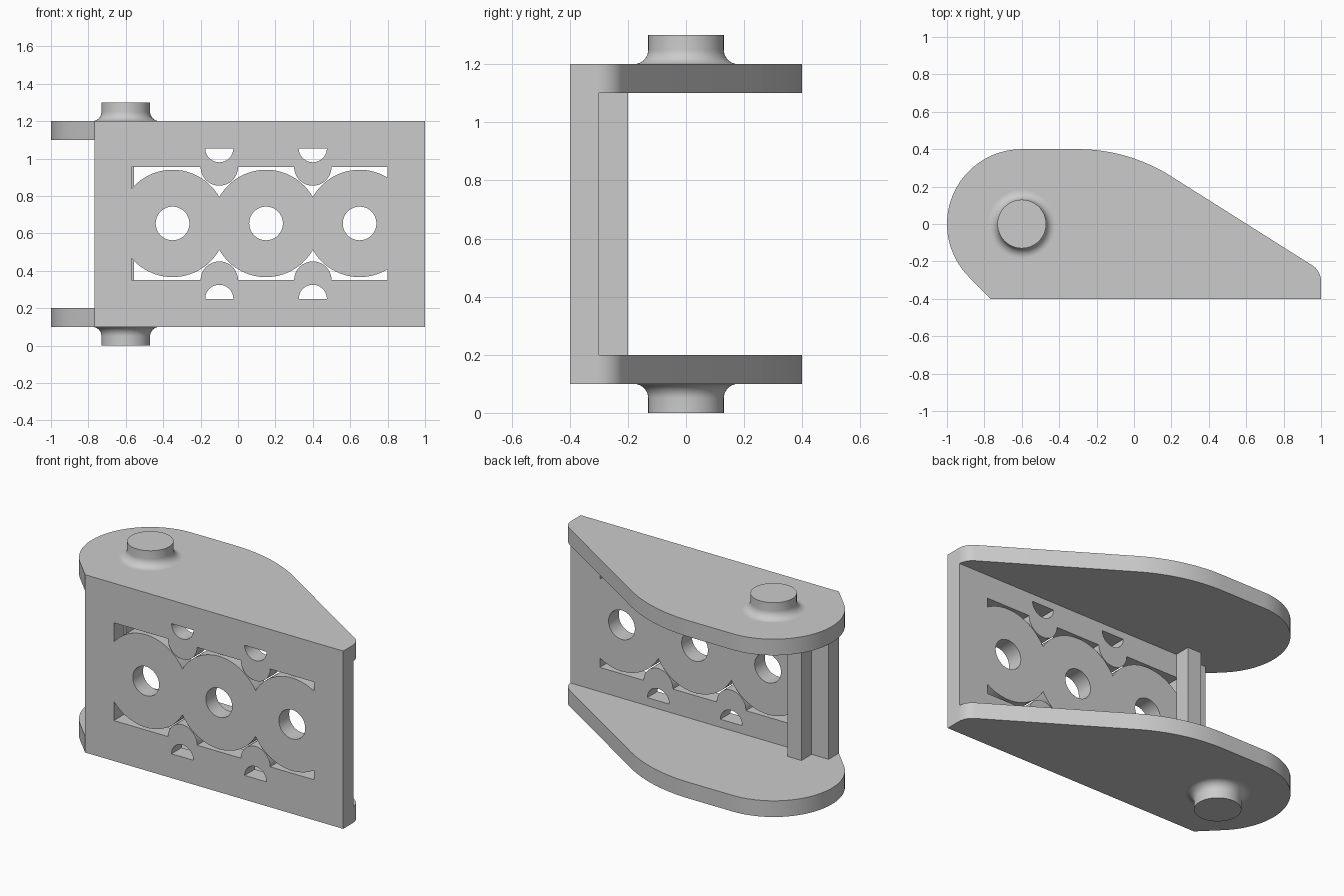
import bpy, bmesh
from math import sin, cos, pi, radians
from mathutils import Vector

default = bpy.data.objects.get("Cube")
if default:
    bpy.data.objects.remove(default, do_unlink=True)

grey = bpy.data.materials.new("plain grey")
grey.use_nodes = True
COLOUR = (0.6, 0.6, 0.6, 1)
grey.diffuse_color = COLOUR
grey.node_tree.nodes["Principled BSDF"].inputs["Base Color"].default_value = COLOUR


def arc(cx, cy, r, start, end, n=32):
    """Points along an arc, angles in degrees."""
    angles = [radians(start + (end - start) * i / n) for i in range(n + 1)]
    return [(cx + r * cos(a), cy + r * sin(a)) for a in angles]


def disc(cx, cy, r, n=96):
    return arc(cx, cy, r, 0, 360, n)[:-1]


def rect(x0, y0, x1, y1):
    return [(x0, y0), (x1, y0), (x1, y1), (x0, y1)]


def finish(name, bm):
    bmesh.ops.recalc_face_normals(bm, faces=bm.faces)
    mesh = bpy.data.meshes.new(name)
    bm.to_mesh(mesh)
    bm.free()
    mesh.materials.append(grey)
    obj = bpy.data.objects.new(name, mesh)
    bpy.context.collection.objects.link(obj)
    return obj


def prism(name, points, low, high, upright=False):
    """Extrude an outline along z, or along y when upright."""
    bm = bmesh.new()
    place = (lambda p: (p[0], low, p[1])) if upright else (lambda p: (p[0], p[1], low))
    face = bm.faces.new([bm.verts.new(place(p)) for p in points])
    top = bmesh.ops.extrude_face_region(bm, geom=[face])["geom"]
    step = Vector((0, high - low, 0) if upright else (0, 0, high - low))
    bmesh.ops.translate(bm, vec=step, verts=[v for v in top if isinstance(v, bmesh.types.BMVert)])
    return finish(name, bm)


def activate(obj):
    bpy.ops.object.select_all(action="DESELECT")
    obj.select_set(True)
    bpy.context.view_layer.objects.active = obj


def smooth(obj):
    activate(obj)
    bpy.ops.object.shade_smooth_by_angle(angle=radians(30))


def cut(target, cutter):
    mod = target.modifiers.new("cut", "BOOLEAN")
    mod.operation, mod.solver, mod.object = "DIFFERENCE", "EXACT", cutter
    activate(target)
    bpy.ops.object.modifier_apply(modifier=mod.name)
    bpy.data.objects.remove(cutter, do_unlink=True)


# End plates: round nose, long tapering tail, flat front edge
outline = (arc(-0.6, 0, 0.4, 225, 90) + arc(-0.3, -0.53, 0.93, 90, 57.6, 24)
           + arc(0.9, -0.306, 0.1, 57.6, 0, 10) + [(1, -0.4), (-0.766, -0.4)])
for name, z in (("bottom_plate", 0.1), ("top_plate", 1.1)):
    smooth(prism(name, outline, z, z + 0.1))

# Front wall
wall = prism("front_wall", rect(-0.766, 0.2, 1, 1.1), -0.4, -0.3, True)

# Slot with linked discs and rounded tabs left standing in it
MID, DISCS, TABS = 0.653, (-0.35, 0.15, 0.65), (-0.1, 0.4)
slot = prism("slot_cutter", rect(-0.57, 0.35, 0.8, 0.955), -0.5, -0.25, True)
for x in DISCS:
    cut(slot, prism("disc_cutter", disc(x, MID, 0.287), -0.6, -0.15, True))
for x in TABS:
    for z in (0.35, 0.955):
        cut(slot, prism("tab_cutter", disc(x, z, 0.1, 64), -0.6, -0.15, True))
cut(wall, slot)

# Round holes through the discs, half-round holes above and below the tabs
for x in DISCS:
    cut(wall, prism("hole_cutter", disc(x, MID, 0.09, 64), -0.5, -0.2, True))
for x in TABS:
    for z, start in ((0.25, 0), (1.055, 180)):
        half = arc(x, z, 0.075, start, start + 180)
        cut(wall, prism("half_hole_cutter", half, -0.5, -0.2, True))
smooth(wall)

# Stiffening post behind the wall
prism("rear_post", rect(-0.65, -0.3, -0.555, -0.2), 0.2, 1.1)

# Hinge pins with a flared foot
for name, base, up in (("bottom_pin", 0.1, -1), ("top_pin", 1.2, 1)):
    profile = arc(0.18, 0.05, 0.05, 270, 180, 10) + [(0.13, 0.1), (0, 0.1)]
    bm = bmesh.new()
    verts = [bm.verts.new((-0.6 + r, 0, base + up * h)) for r, h in profile]
    edges = [bm.edges.new(pair) for pair in zip(verts, verts[1:])]
    bmesh.ops.spin(bm, geom=verts + edges, cent=(-0.6, 0, 0), axis=(0, 0, 1),
                   angle=2 * pi, steps=64)
    bmesh.ops.remove_doubles(bm, verts=bm.verts, dist=1e-5)
    pin = finish(name, bm)
    # Open foot: make sure the cap faces outward
    cap = max(pin.data.polygons, key=lambda p: up * p.center.z)
    if cap.normal.z * up < 0:
        pin.data.flip_normals()
    smooth(pin)
